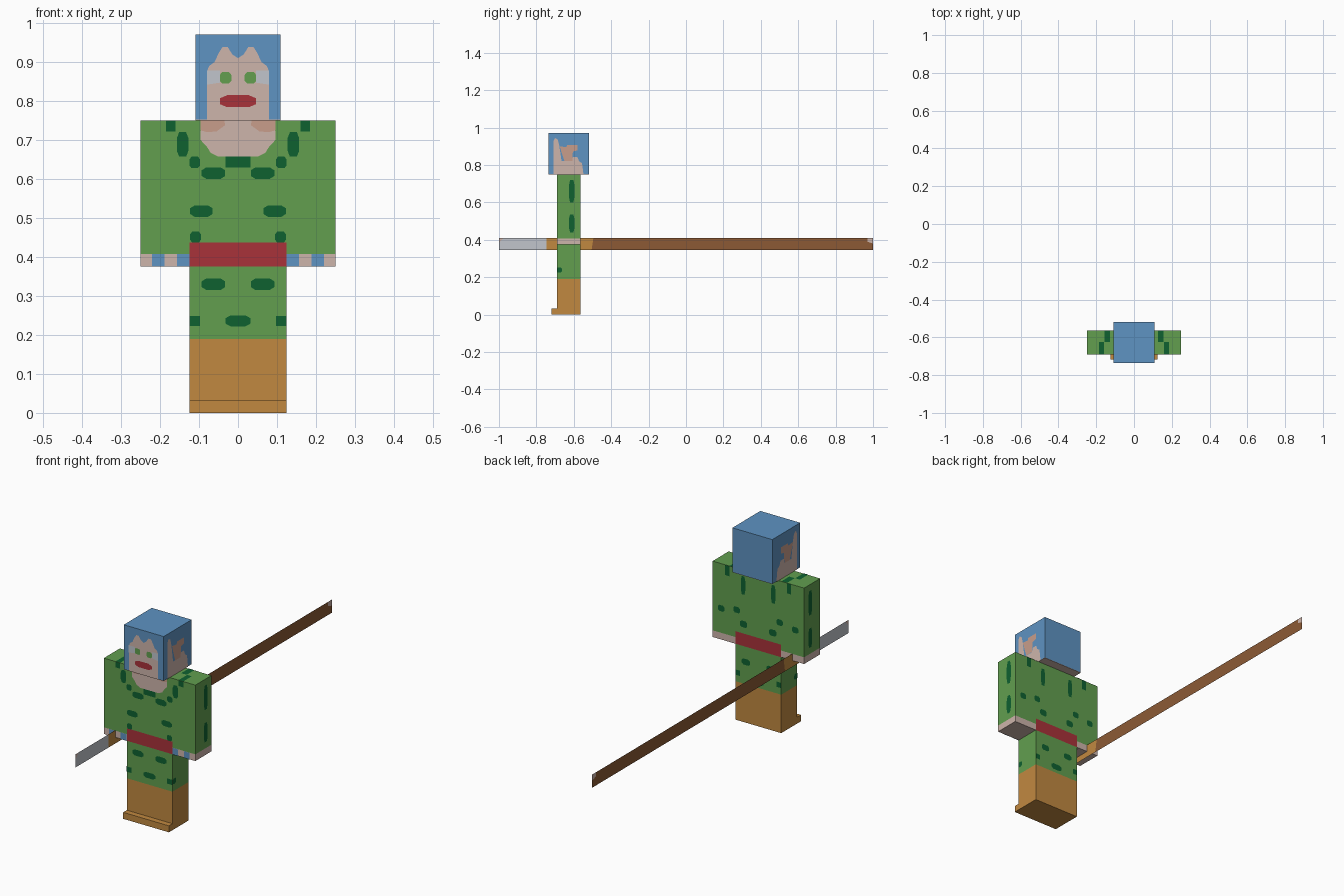
import bpy, bmesh
from mathutils import Vector

if "Cube" in bpy.data.objects:
    bpy.data.objects.remove(bpy.data.objects["Cube"], do_unlink=True)


def material(name, rgb):
    lin = [((c / 255 + 0.055) / 1.055) ** 2.4 for c in rgb]
    m = bpy.data.materials.new(name)
    m.use_nodes = True
    m.diffuse_color = (*lin, 1)
    bsdf = next(n for n in m.node_tree.nodes if n.type == 'BSDF_PRINCIPLED')
    bsdf.inputs["Base Color"].default_value = (*lin, 1)
    return m


BLUE = material("blue", (94, 147, 194))
GREEN = material("green", (98, 159, 79))
DARK = material("dark green", (14, 97, 48))
SKIN = material("skin", (206, 181, 171))
BLUSH = material("dark skin", (200, 157, 139))
RED = material("red", (169, 50, 58))
ORANGE = material("orange", (193, 137, 64))
BROWN = material("brown", (140, 90, 53))
GREY = material("light grey", (193, 197, 204))


def finish(bm, name, mats):
    me = bpy.data.meshes.new(name)
    bm.to_mesh(me)
    bm.free()
    for m in mats:
        me.materials.append(m)
    ob = bpy.data.objects.new(name, me)
    bpy.context.collection.objects.link(ob)
    return ob


def box(name, mat, x, y, z):
    bm = bmesh.new()
    bmesh.ops.create_cube(bm, size=1)
    for v in bm.verts:
        v.co = Vector([(r[0] + r[1]) / 2 + c * (r[1] - r[0]) for c, r in zip(v.co, (x, y, z))])
    return finish(bm, name, [mat])


# Flat painted plates; each side maps 2D points to 3D, depth is measured outwards
SIDES = {
    "front": (lambda a, b, d: (a, -d, b), Vector((0, -1, 0))),
    "back": (lambda a, b, d: (a, d, b), Vector((0, 1, 0))),
    "side": (lambda a, b, d: (d, a, b), Vector((1, 0, 0))),
    "top": (lambda a, b, d: (a, b, d), Vector((0, 0, 1))),
}


def plates(name, mat, side, depth, polys, mirror=False, layer=1):
    to3d, out = SIDES[side]
    bm = bmesh.new()
    for poly in polys:
        pts = [Vector(to3d(a, b, depth + 0.0015 * layer)) for a, b in poly]
        for sx in ((1, -1) if mirror else (1,)):
            f = bm.faces.new([bm.verts.new((p.x * sx, p.y, p.z)) for p in pts])
            f.normal_update()
            if f.normal.dot(Vector((out.x * sx, out.y, out.z))) < 0:
                f.normal_flip()
    return finish(bm, name, [mat])


def rect(a0, a1, b0, b1):
    return [(a0, b0), (a1, b0), (a1, b1), (a0, b1)]


def spot(a0, a1, b0, b1):
    c, e = (a1 - a0) * 0.2, (b1 - b0) * 0.25
    return [(a0 + c, b0), (a1 - c, b0), (a1, b0 + e), (a1, b1 - e),
            (a1 - c, b1), (a0 + c, b1), (a0, b1 - e), (a0, b0 + e)]


def symmetric(half):
    return half + [(-a, b) for a, b in reversed(half) if a != 0]


# Main body
Y = (-0.69, -0.565)
FRONT, BACK = 0.69, -0.565
box("head", BLUE, (-0.109, 0.109), (-0.736, -0.518), (0.752, 0.97))
box("head_underside", SKIN, (-0.109, 0.109), (-0.736, -0.518), (0.75, 0.752))
box("torso", GREEN, (-0.125, 0.125), Y, (0.437, 0.75))
box("belt", RED, (-0.125, 0.125), Y, (0.375, 0.437))
box("trousers", GREEN, (-0.125, 0.125), Y, (0.19, 0.375))
box("boots", ORANGE, (-0.125, 0.125), Y, (0, 0.19))
box("boot_toes", ORANGE, (-0.125, 0.125), (-0.718, -0.69), (0, 0.032))
for side, s in (("left", 1), ("right", -1)):
    xr = tuple(sorted((0.125 * s, 0.25 * s)))
    box(side + "_sleeve", GREEN, xr, Y, (0.408, 0.75))
    box(side + "_hand", SKIN, xr, Y, (0.375, 0.408))
plates("cuff_stripes", BLUE, "front", FRONT,
       [rect(0.125, 0.157, 0.375, 0.408), rect(0.188, 0.22, 0.375, 0.408)], True)

# Face
HF = 0.736
plates("face", SKIN, "front", HF, [symmetric([
    (0.08, 0.75), (0.08, 0.875), (0.074, 0.89), (0.06, 0.90), (0.05, 0.922),
    (0.04, 0.938), (0.026, 0.938), (0.015, 0.92), (0, 0.91)])])
plates("eye_whites", GREY, "front", HF, [
    [(0.046, 0.847), (0.08, 0.842), (0.08, 0.878), (0.046, 0.878)]], True, 2)
plates("irises", GREEN, "front", HF, [spot(0.017, 0.047, 0.845, 0.874)], True, 2)
plates("lips", RED, "front", HF, [spot(-0.046, 0.046, 0.784, 0.815)], layer=2)

# Cheeks and ears on both sides of the head
plates("cheeks", SKIN, "side", 0.109, [[
    (-0.708, 0.75), (-0.708, 0.93), (-0.70, 0.945), (-0.685, 0.935), (-0.677, 0.90),
    (-0.665, 0.82), (-0.61, 0.82), (-0.605, 0.842), (-0.58, 0.842), (-0.572, 0.82),
    (-0.556, 0.81), (-0.548, 0.75)]], True)
plates("ears", BLUSH, "side", 0.109, [[
    (-0.675, 0.90), (-0.64, 0.895), (-0.635, 0.908), (-0.58, 0.908), (-0.58, 0.878),
    (-0.605, 0.872), (-0.608, 0.82), (-0.65, 0.82), (-0.66, 0.85)]], True, 2)

# Neckline
plates("neckline", SKIN, "front", FRONT, [symmetric([
    (0.095, 0.75), (0.096, 0.70), (0.08, 0.683), (0.07, 0.667), (0.05, 0.657)])])
plates("collarbones", BLUSH, "front", FRONT, [[
    (0.096, 0.75), (0.096, 0.725), (0.08, 0.72), (0.055, 0.722), (0.033, 0.738), (0.035, 0.75)]],
    True, 2)

# Leaf spots on the clothes
plates("front_spots", DARK, "front", FRONT, [
    spot(0.033, 0.093, 0.60, 0.63), spot(0.097, 0.125, 0.628, 0.657),
    spot(0.127, 0.157, 0.657, 0.72), rect(0.16, 0.185, 0.722, 0.75),
    spot(0.065, 0.123, 0.503, 0.532), spot(0.095, 0.123, 0.437, 0.465),
    spot(0.033, 0.093, 0.315, 0.345), rect(0.097, 0.125, 0.223, 0.249)], True)
plates("front_centre_spots", DARK, "front", FRONT, [
    rect(-0.032, 0.032, 0.63, 0.657), spot(-0.032, 0.032, 0.222, 0.25)])
plates("back_spots", DARK, "back", BACK, [
    spot(0.07, 0.095, 0.63, 0.72), rect(0.157, 0.18, 0.70, 0.75),
    spot(0.185, 0.22, 0.515, 0.545), spot(0.10, 0.135, 0.53, 0.56),
    spot(0.06, 0.10, 0.468, 0.50), spot(0.045, 0.09, 0.285, 0.315),
    rect(0.10, 0.125, 0.223, 0.249)], True)
plates("back_centre_spot", DARK, "back", BACK, [spot(-0.03, 0.03, 0.205, 0.235)])
plates("sleeve_spots", DARK, "side", 0.25, [
    spot(-0.626, -0.596, 0.60, 0.72), spot(-0.626, -0.596, 0.44, 0.535)], True)
plates("trouser_side_spots", DARK, "side", 0.125, [spot(-0.69, -0.664, 0.225, 0.252)], True)
plates("shoulder_spots", DARK, "top", 0.75, [
    rect(0.16, 0.185, -0.69, -0.625), rect(0.127, 0.157, -0.625, -0.565)], True)

# Thin spear held in the right hand, one sheet split by colour along its length
LO, HI = 0.345, 0.41
spear = [
    (GREY, [(-1, LO), (-0.745, LO), (-0.745, HI), (-0.975, HI), (-1, 0.385)]),
    (SKIN, [(-1, 0.385), (-0.975, HI), (-1, HI)]),
    (ORANGE, [(-0.745, LO), (-0.505, LO), (-0.495, HI), (-0.745, HI)]),
    (BROWN, [(-0.505, LO), (1, LO), (1, 0.38), (0.97, 0.39), (0.97, HI), (-0.495, HI)]),
    (SKIN, [(1, 0.38), (1, HI), (0.97, HI), (0.97, 0.39)]),
]
mats = [GREY, SKIN, ORANGE, BROWN]
bm = bmesh.new()
for mat, pts in spear:
    f = bm.faces.new([bm.verts.new((-0.1875, y, z)) for y, z in pts])
    f.material_index = mats.index(mat)
bmesh.ops.remove_doubles(bm, verts=bm.verts, dist=1e-5)
finish(bm, "spear", mats)
